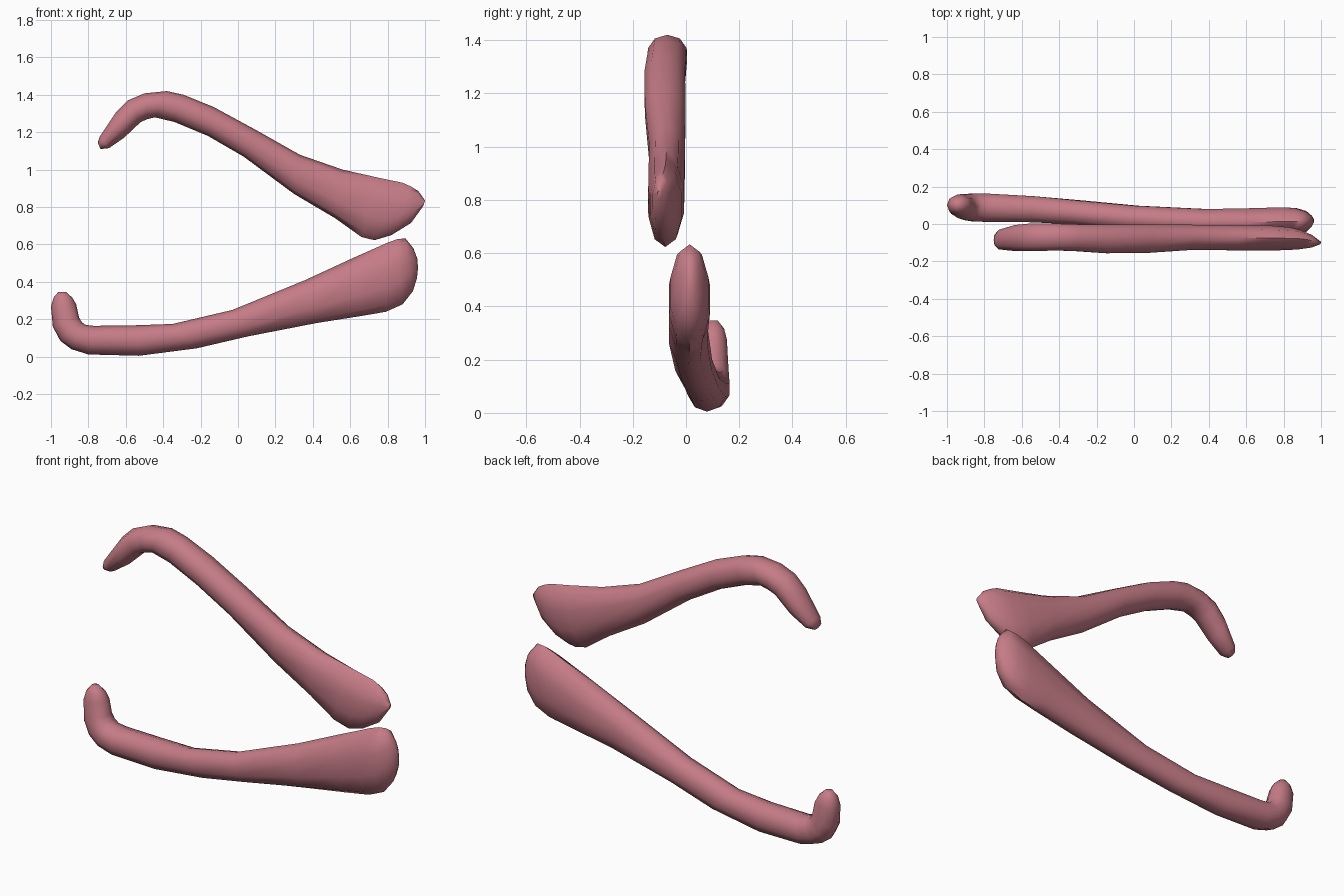
import bpy, bmesh, math
from mathutils import Vector

SIDES = 10
mat = bpy.data.materials.new("muted_rose")
mat.diffuse_color = (0.56, 0.20, 0.24, 1)


def limb(name, rings):
    """Loft oval rings: (edge x, z, opposite edge x, z, y centre, y half thickness)."""
    bm = bmesh.new()
    loops = []
    for ax, az, bx, bz, y, t in rings:
        mid = Vector(((ax + bx) / 2, y, (az + bz) / 2))
        half = Vector(((ax - bx) / 2, 0, (az - bz) / 2))
        loop = []
        for i in range(SIDES):
            a = math.tau * i / SIDES
            s = math.copysign(abs(math.sin(a)) ** 0.9, math.sin(a))
            loop.append(bm.verts.new(mid + half * math.cos(a) + Vector((0, t * s, 0))))
        loops.append(loop)
    for p, q in zip(loops, loops[1:]):
        for i in range(SIDES):
            j = (i + 1) % SIDES
            bm.faces.new((p[i], p[j], q[j], q[i]))
    bm.faces.new(loops[0][::-1])
    bm.faces.new(loops[-1])
    bmesh.ops.recalc_face_normals(bm, faces=bm.faces)
    me = bpy.data.meshes.new(name)
    bm.to_mesh(me)
    bm.free()
    ob = bpy.data.objects.new(name, me)
    bpy.context.collection.objects.link(ob)
    me.materials.append(mat)
    bpy.context.view_layer.objects.active = ob
    ob.select_set(True)
    bpy.ops.object.shade_smooth_by_angle(angle=math.radians(60))
    ob.select_set(False)


# upper limb: drooping tip, bend, shaft, broad pointed end
limb("upper_limb", [
    (-0.75, 1.145, -0.735, 1.11, -0.085, 0.030),
    (-0.74, 1.175, -0.69, 1.115, -0.083, 0.055),
    (-0.65, 1.31, -0.61, 1.17, -0.075, 0.073),
    (-0.59, 1.37, -0.52, 1.255, -0.072, 0.077),
    (-0.50, 1.408, -0.485, 1.27, -0.070, 0.077),
    (-0.38, 1.42, -0.445, 1.28, -0.070, 0.075),
    (-0.29, 1.40, -0.34, 1.255, -0.073, 0.075),
    (-0.13, 1.335, -0.16, 1.18, -0.080, 0.080),
    (0.10, 1.21, 0.03, 1.07, -0.078, 0.080),
    (0.33, 1.08, 0.30, 0.87, -0.071, 0.070),
    (0.56, 1.00, 0.52, 0.74, -0.073, 0.071),
    (0.76, 0.955, 0.66, 0.64, -0.075, 0.070),
    (0.88, 0.93, 0.73, 0.623, -0.078, 0.064),
    (0.925, 0.91, 0.82, 0.65, -0.083, 0.054),
    (0.965, 0.885, 0.925, 0.715, -0.092, 0.035),
    (1.00, 0.835, 0.99, 0.805, -0.100, 0.008),
])

# lower limb: raised hook, shaft, broad rounded end
limb("lower_limb", [
    (-0.92, 0.347, -0.96, 0.347, 0.100, 0.020),
    (-0.885, 0.315, -0.985, 0.318, 0.100, 0.045),
    (-0.865, 0.28, -1.00, 0.27, 0.101, 0.055),
    (-0.85, 0.21, -0.99, 0.16, 0.095, 0.066),
    (-0.835, 0.185, -0.95, 0.085, 0.091, 0.073),
    (-0.815, 0.17, -0.89, 0.04, 0.088, 0.078),
    (-0.77, 0.165, -0.80, 0.012, 0.087, 0.079),
    (-0.55, 0.168, -0.53, 0.005, 0.079, 0.073),
    (-0.35, 0.175, -0.22, 0.045, 0.061, 0.067),
    (-0.03, 0.25, 0.05, 0.108, 0.029, 0.072),
    (0.36, 0.41, 0.42, 0.18, 0.008, 0.075),
    (0.62, 0.53, 0.66, 0.218, 0.010, 0.078),
    (0.80, 0.61, 0.79, 0.24, 0.013, 0.080),
    (0.85, 0.628, 0.88, 0.28, 0.013, 0.075),
    (0.895, 0.633, 0.935, 0.35, 0.014, 0.058),
    (0.938, 0.58, 0.957, 0.42, 0.016, 0.030),
    (0.96, 0.52, 0.962, 0.47, 0.018, 0.010),
])
